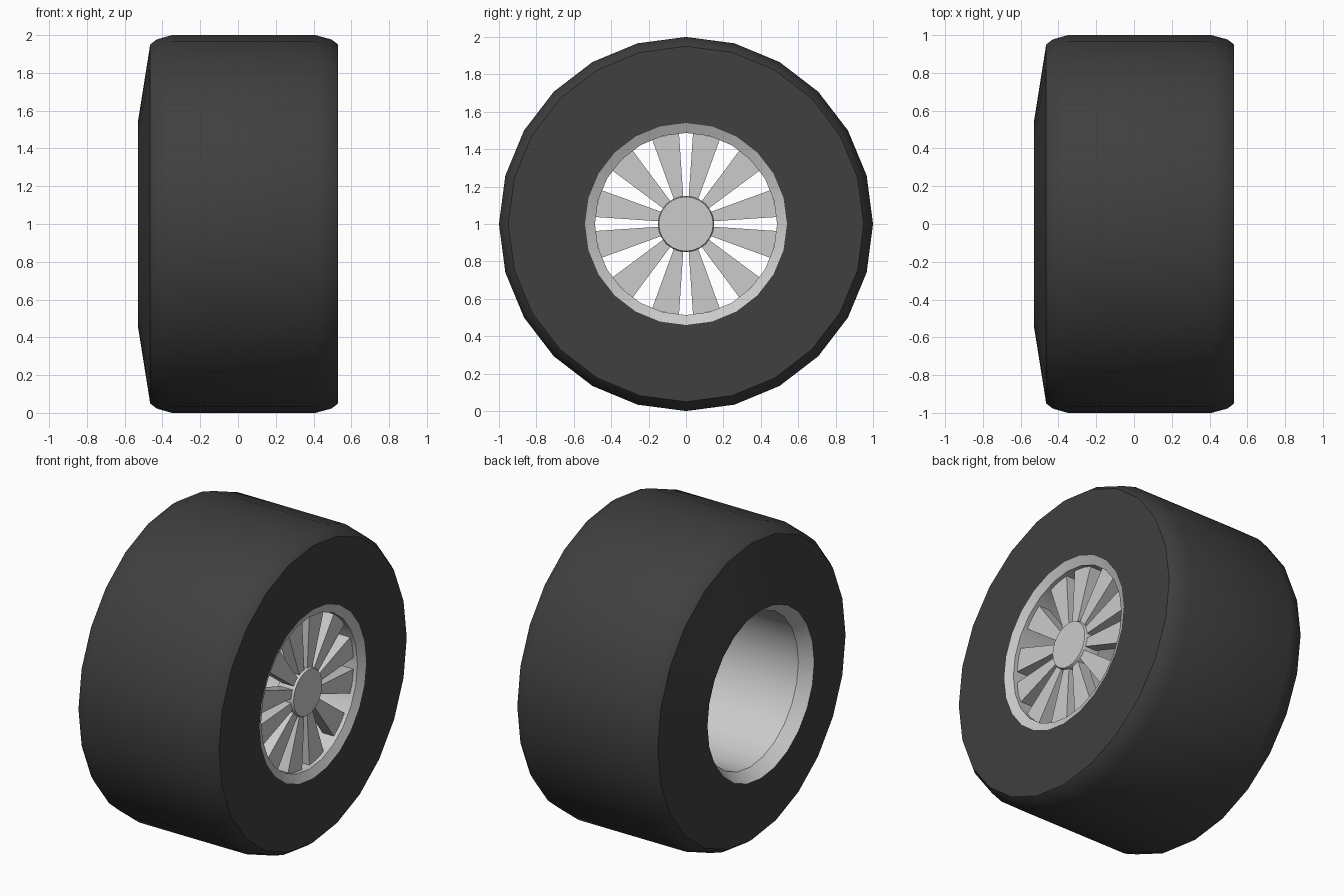
import bpy, bmesh
from math import sin, cos, radians, pi

if "Cube" in bpy.data.objects:
    bpy.data.objects.remove(bpy.data.objects["Cube"])

SIDES = 24


def finish(name, bm, mat=None):
    bmesh.ops.recalc_face_normals(bm, faces=bm.faces)
    mesh = bpy.data.meshes.new(name)
    bm.to_mesh(mesh)
    bm.free()
    ob = bpy.data.objects.new(name, mesh)
    bpy.context.collection.objects.link(ob)
    if mat:
        mesh.materials.append(mat)
    bpy.ops.object.select_all(action='DESELECT')
    bpy.context.view_layer.objects.active = ob
    ob.select_set(True)
    bpy.ops.object.shade_smooth_by_angle(angle=radians(30))
    return ob


def point(x, r, a):
    """Point at radius r and angle a around the axle."""
    return (x, r * sin(a), 1 + r * cos(a))


def lathe(name, profile, mat=None, caps=False, closed=False):
    """Turn an (x, radius) profile around the axle."""
    bm = bmesh.new()
    rings = [[bm.verts.new(point(x, r, 2 * pi * i / SIDES)) for i in range(SIDES)]
             for x, r in profile]
    pairs = list(zip(rings, rings[1:]))
    if closed:
        pairs.append((rings[-1], rings[0]))
    for a, b in pairs:
        for i in range(SIDES):
            j = (i + 1) % SIDES
            bm.faces.new((a[i], a[j], b[j], b[i]))
    if caps:
        bm.faces.new(rings[0])
        bm.faces.new(rings[-1])
    return finish(name, bm, mat)


rubber = bpy.data.materials.new("rubber")
rubber.diffuse_color = (0.05, 0.05, 0.05, 1)
rubber.use_nodes = True
rubber.node_tree.nodes["Principled BSDF"].inputs["Base Color"].default_value = rubber.diffuse_color

# Tyre: bulged inner wall, flat outer wall, bevelled shoulders
lathe("tyre", [(-0.53, 0.54), (-0.465, 0.95), (-0.43, 0.977), (-0.35, 1.0),
               (0.41, 1.0), (0.495, 0.977), (0.53, 0.95), (0.53, 0.54)],
      rubber, closed=True)

# Rim barrel with a flared lip at each end
lathe("rim", [(-0.53, 0.54), (-0.455, 0.487), (0.505, 0.487), (0.53, 0.54)],
      closed=True)

# Hub disc
lathe("hub", [(0.38, 0.15), (0.485, 0.15), (0.495, 0.145)], caps=True)

# Twelve wedge spokes, three per quarter
bm = bmesh.new()
for quarter in range(4):
    for lo_in, hi_in, lo_out, hi_out in ((6, 27, 4.4, 21.8),
                                         (34, 56, 36, 54),
                                         (63, 84, 68.2, 85.6)):
        corners = [(0.13, lo_in), (0.49, lo_out), (0.49, hi_out), (0.13, hi_in)]
        front, back = [[bm.verts.new(point(x, r, radians(a + 90 * quarter)))
                        for r, a in corners] for x in (0.48, 0.40)]
        bm.faces.new(front)
        bm.faces.new(back)
        for i in range(4):
            j = (i + 1) % 4
            bm.faces.new((front[i], front[j], back[j], back[i]))
finish("spokes", bm)
